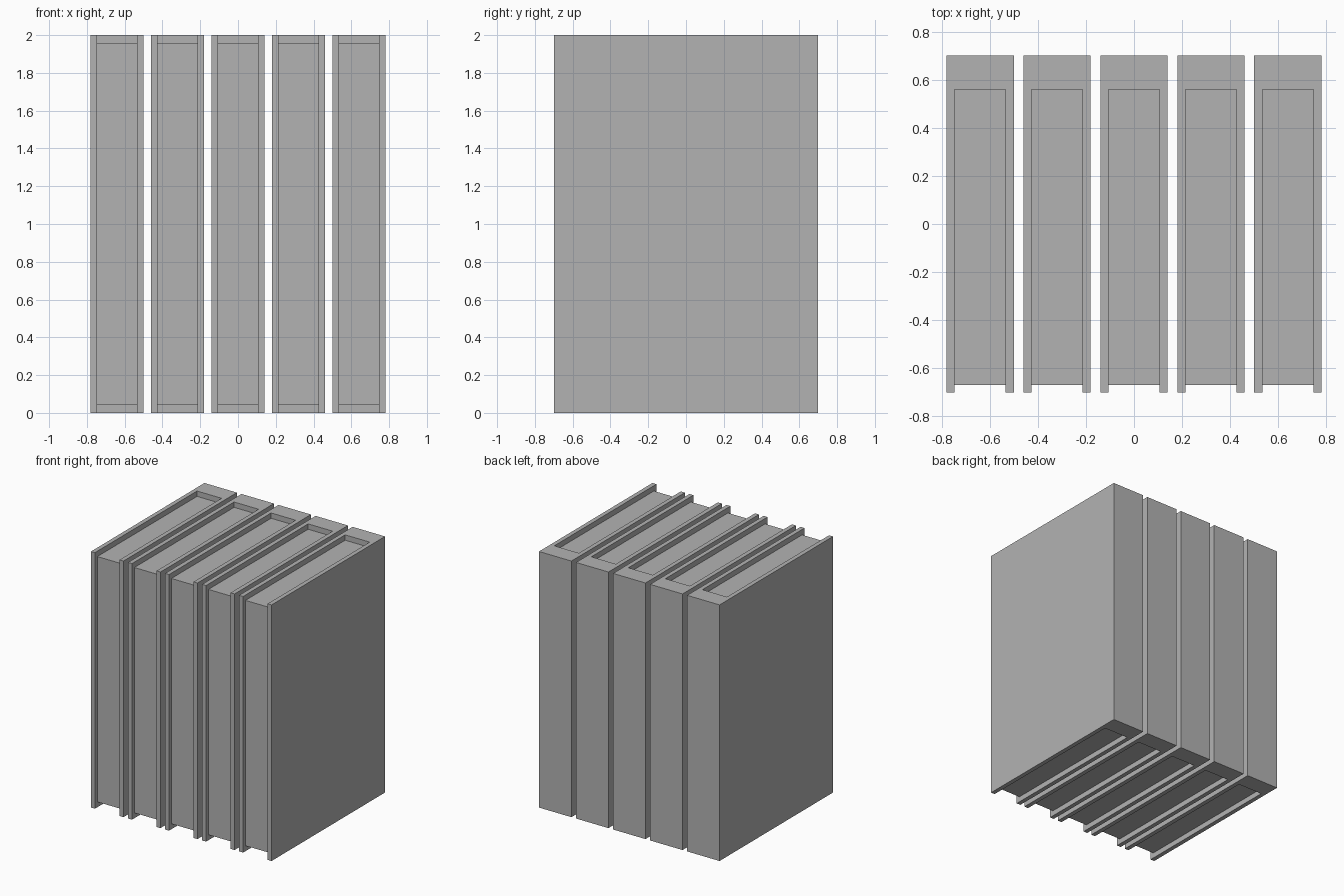
import bpy
import bmesh

cube = bpy.data.objects.get("Cube")
if cube:
    bpy.data.objects.remove(cube, do_unlink=True)

# Sizes
COUNT, PITCH = 5, 0.32
WIDTH, DEPTH, HEIGHT = 0.28, 1.4, 2.0
BOARD = 0.034       # cover board thickness
SPINE = 0.14        # spine thickness
INSET = 0.042       # page block inset at top and bottom
FORE_INSET = 0.03   # page block inset at the open edge

# Single plain grey
grey = bpy.data.materials.new("plain grey")
grey.use_nodes = True
color = (0.45, 0.45, 0.45, 1)
grey.diffuse_color = color
grey.node_tree.nodes["Principled BSDF"].inputs["Base Color"].default_value = color


def extruded(name, outline, bottom, top):
    """Make a mesh by raising a flat outline from bottom to top."""
    bm = bmesh.new()
    face = bm.faces.new([bm.verts.new((x, y, bottom)) for x, y in outline])
    result = bmesh.ops.extrude_face_region(bm, geom=[face], use_keep_orig=True)
    for item in result["geom"]:
        if isinstance(item, bmesh.types.BMVert):
            item.co.z = top
    bmesh.ops.recalc_face_normals(bm, faces=bm.faces)
    mesh = bpy.data.meshes.new(name)
    bm.to_mesh(mesh)
    bm.free()
    mesh.materials.append(grey)
    return mesh


def place(name, mesh, x):
    obj = bpy.data.objects.new(name, mesh)
    obj.location.x = x
    bpy.context.collection.objects.link(obj)


outer, inner = WIDTH / 2, WIDTH / 2 - BOARD
back, front = DEPTH / 2, -DEPTH / 2
hinge, fore = back - SPINE, front + FORE_INSET

# U-shaped cover: two boards joined by a thick spine at the back
cover = extruded("book_cover", [
    (-outer, front), (-inner, front), (-inner, hinge), (inner, hinge),
    (inner, front), (outer, front), (outer, back), (-outer, back)], 0, HEIGHT)

# Page block between the boards
pages = extruded("book_pages", [
    (-inner, fore), (inner, fore), (inner, hinge), (-inner, hinge)],
    INSET, HEIGHT - INSET)

# Row of identical books
for i in range(COUNT):
    x = (i - (COUNT - 1) / 2) * PITCH
    place(f"book_cover_{i + 1}", cover, x)
    place(f"book_pages_{i + 1}", pages, x)
